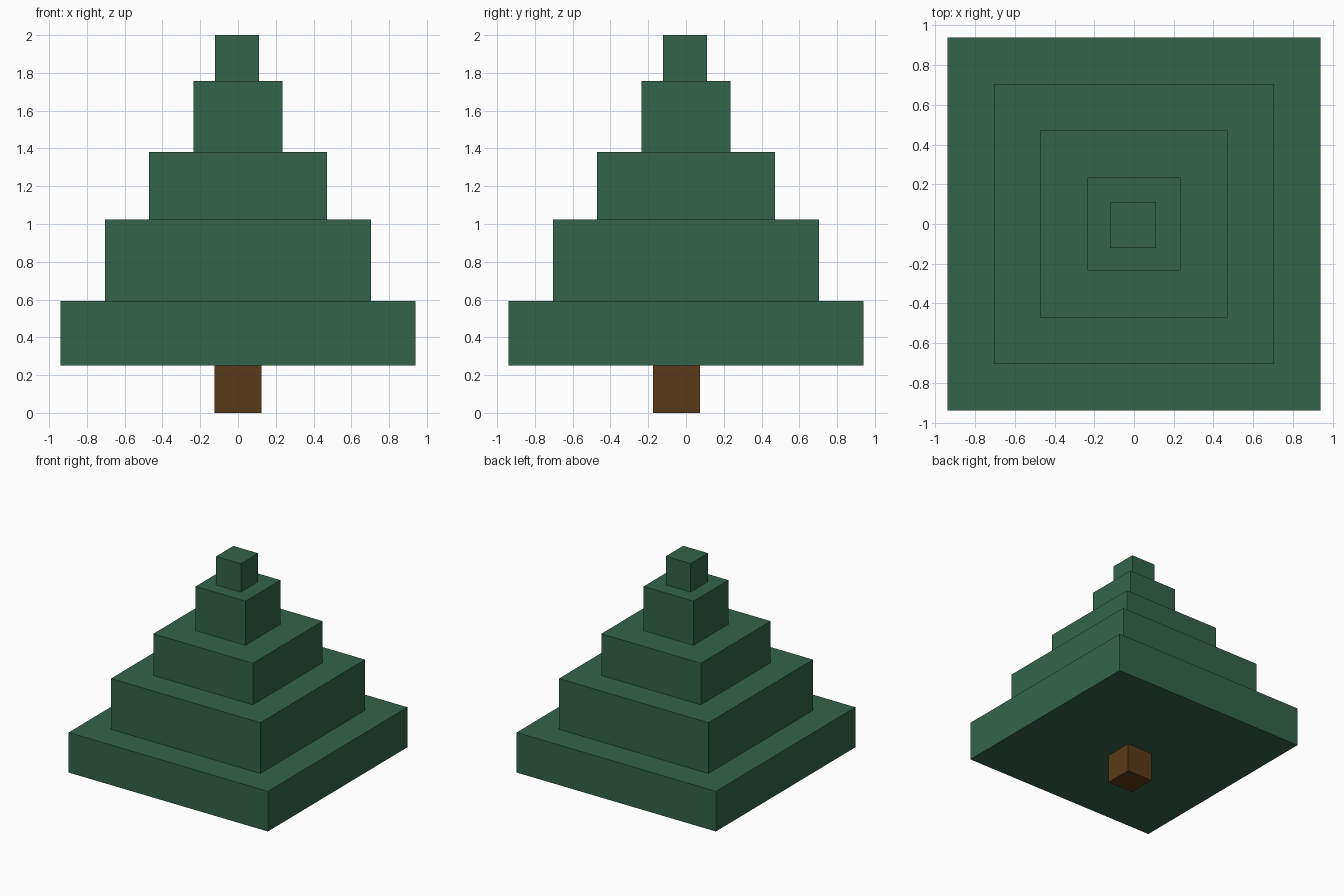
import bpy

if "Cube" in bpy.data.objects:
    bpy.data.objects.remove(bpy.data.objects["Cube"])


def material(name, rgb):
    mat = bpy.data.materials.new(name)
    mat.diffuse_color = (*rgb, 1)
    mat.use_nodes = True
    mat.node_tree.nodes["Principled BSDF"].inputs["Base Color"].default_value = mat.diffuse_color
    return mat


def block(name, half, z0, z1, mat, x=0, y=0):
    bpy.ops.mesh.primitive_cube_add(size=1, location=(x, y, (z0 + z1) / 2))
    obj = bpy.context.object
    obj.name = name
    obj.scale = (2 * half, 2 * half, z1 - z0)
    bpy.ops.object.transform_apply(location=False, rotation=False, scale=True)
    obj.data.materials.append(mat)
    return obj


green = material("foliage_green", (0.033, 0.127, 0.069))
brown = material("bark_brown", (0.102, 0.042, 0.009))

# Trunk, set slightly towards the front
block("trunk", 0.124, 0, 0.25, brown, y=-0.05)

# Stacked foliage tiers
halves = [0.94, 0.705, 0.47, 0.235]
levels = [0.25, 0.592, 1.025, 1.38, 1.757]
for i, half in enumerate(halves):
    block(f"foliage_tier_{i + 1}", half, levels[i], levels[i + 1], green)

# Small tip block
block("tree_tip", 0.117, levels[-1], 2.0, green, x=-0.005, y=-0.005)
